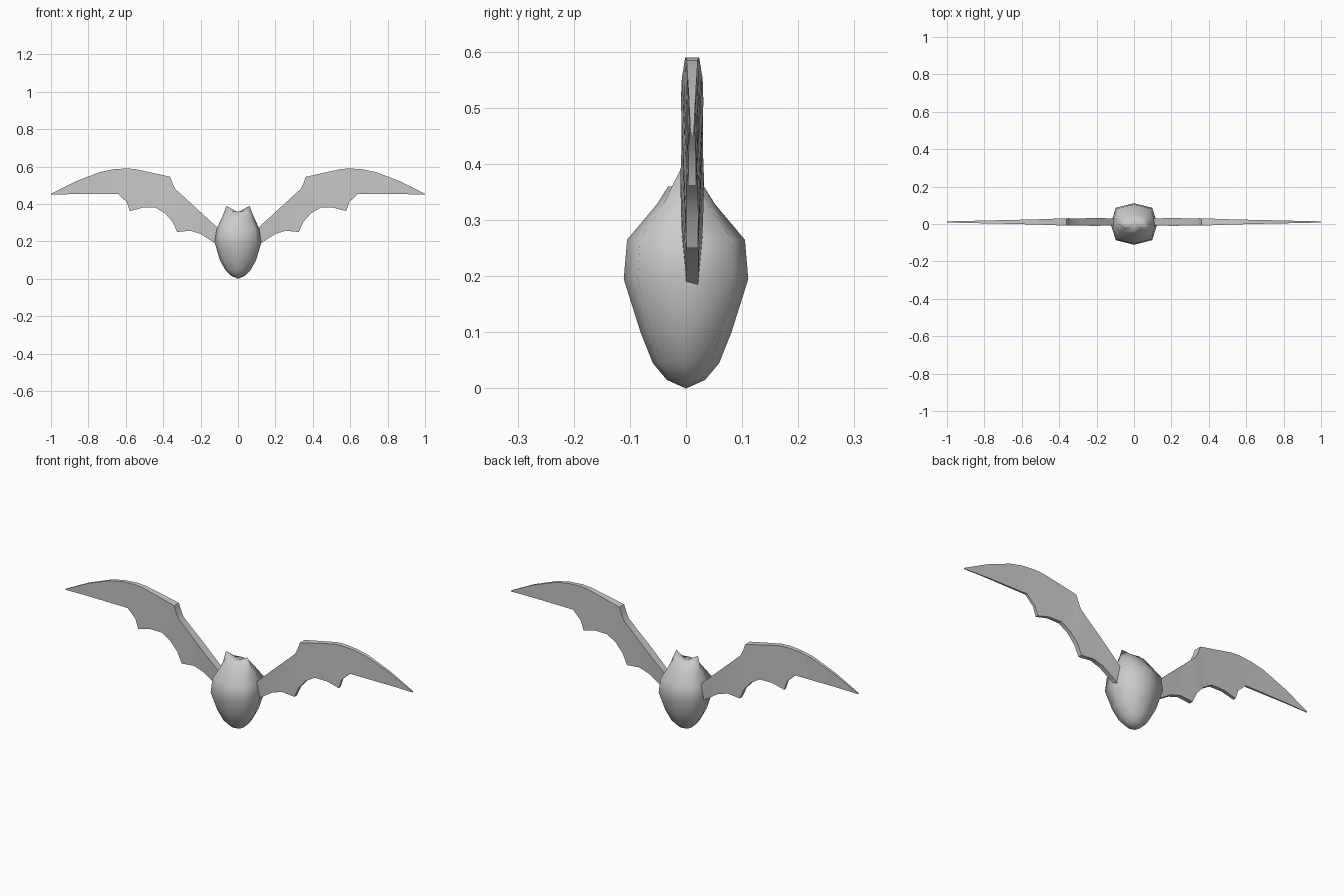
import bpy, bmesh, math

if "Cube" in bpy.data.objects:
    bpy.data.objects.remove(bpy.data.objects["Cube"])

fur = bpy.data.materials.new("bat_grey")
fur.diffuse_color = (0.6, 0.6, 0.6, 1)
fur.use_nodes = True
fur.node_tree.nodes["Principled BSDF"].inputs["Base Color"].default_value = fur.diffuse_color


def make_object(name, bm, angle):
    bmesh.ops.recalc_face_normals(bm, faces=bm.faces)
    mesh = bpy.data.meshes.new(name)
    bm.to_mesh(mesh)
    bm.free()
    mesh.materials.append(fur)
    obj = bpy.data.objects.new(name, mesh)
    bpy.context.collection.objects.link(obj)
    bpy.ops.object.select_all(action='DESELECT')
    obj.select_set(True)
    bpy.context.view_layer.objects.active = obj
    bpy.ops.object.shade_smooth_by_angle(angle=math.radians(angle))
    return obj


# Body: eight-sided rings (z, half width, half depth, ear lift)
RINGS = [(0.015, 0.035, 0.034, 0), (0.045, 0.066, 0.059, 0),
         (0.10, 0.097, 0.081, 0), (0.195, 0.125, 0.111, 0),
         (0.265, 0.116, 0.105, 0), (0.328, 0.085, 0.052, 0),
         (0.36, 0.062, 0.032, 0.03)]
bm = bmesh.new()
rings = []
for z, rx, ry, lift in RINGS:
    ring = []
    for i in range(8):
        a = i * math.pi / 4
        k = 1.0 if i % 2 == 0 else 1.1          # fuller corners
        ear = lift if i in (0, 4) else 0        # side points rise into ears
        y = ry * math.sin(a) * k - (0.01 if ear else 0)
        ring.append(bm.verts.new((rx * math.cos(a) * k * (0.85 if lift and i % 2 else 1),
                                  y, z + ear)))
    rings.append(ring)
for lo, hi in zip(rings, rings[1:]):
    for i in range(8):
        j = (i + 1) % 8
        bm.faces.new((lo[i], lo[j], hi[j], hi[i]))
for ring, z in ((rings[0], 0.0), (rings[-1], 0.355)):
    tip = bm.verts.new((0, 0, z))
    for i in range(8):
        bm.faces.new((ring[i], ring[(i + 1) % 8], tip))
make_object("body", bm, 80)

# Wing columns: leading x, z, trailing x, z, leading half thickness
WING = [(0.10, 0.265, 0.10, 0.175, 0.018), (0.16, 0.32, 0.13, 0.195, 0.020),
        (0.22, 0.375, 0.20, 0.24, 0.021), (0.28, 0.43, 0.255, 0.257, 0.019),
        (0.335, 0.48, 0.325, 0.25, 0.019), (0.35, 0.51, 0.35, 0.305, 0.020),
        (0.362, 0.545, 0.39, 0.35, 0.019), (0.41, 0.556, 0.44, 0.38, 0.018),
        (0.46, 0.567, 0.51, 0.38, 0.016), (0.55, 0.587, 0.578, 0.362, 0.013),
        (0.60, 0.59, 0.595, 0.41, 0.012), (0.67, 0.585, 0.64, 0.453, 0.010),
        (0.74, 0.57, 0.74, 0.453, 0.009), (0.87, 0.52, 0.87, 0.453, 0.006),
        (1.0, 0.455, 1.0, 0.45, 0.003)]


def make_wing(name, side):
    bm = bmesh.new()
    cols = []
    for xt, zt, xb, zb, t in WING:
        b = t * 0.55                            # trailing edge is thinner
        cols.append([bm.verts.new((side * x, 0.011 + d, z)) for x, d, z in
                     ((xt, -t, zt), (xt, t, zt), (xb, b, zb), (xb, -b, zb))])
    for a, c in zip(cols, cols[1:]):
        for i in range(4):
            j = (i + 1) % 4
            bm.faces.new((a[i], a[j], c[j], c[i]))
    bm.faces.new(cols[0])
    bm.faces.new(cols[-1])
    make_object(name, bm, 30)


make_wing("right_wing", 1)
make_wing("left_wing", -1)
